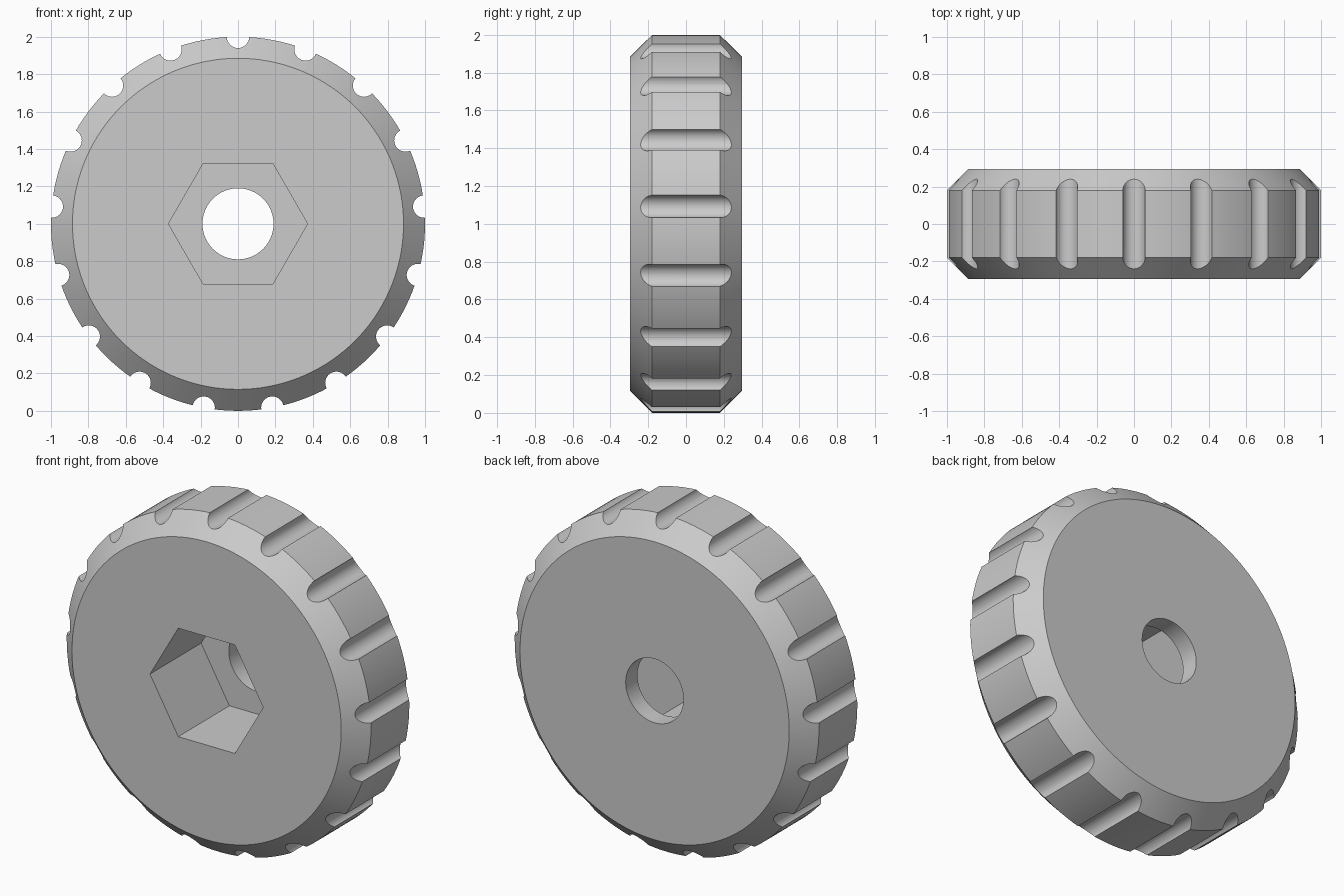
import bpy
import bmesh
from math import cos, sin, pi, radians
from mathutils import Matrix, Vector

if "Cube" in bpy.data.objects:
    bpy.data.objects.remove(bpy.data.objects["Cube"])

RADIUS, HALF, RIM = 1.0, 0.295, 0.18
FACE_RADIUS = 0.885
GROOVES, GROOVE_RADIUS = 17, 0.06
BORE_RADIUS, HEX_RADIUS, POCKET_DEPTH = 0.19, 0.372, 0.48
CENTRE = Vector((0, 0, 1))

grey = bpy.data.materials.new("plain grey")
grey.use_nodes = True
colour = (0.6, 0.6, 0.6, 1)
grey.diffuse_color = colour
grey.node_tree.nodes["Principled BSDF"].inputs["Base Color"].default_value = colour


def make_object(name, bm):
    bmesh.ops.recalc_face_normals(bm, faces=bm.faces)
    mesh = bpy.data.meshes.new(name)
    bm.to_mesh(mesh)
    bm.free()
    mesh.materials.append(grey)
    obj = bpy.data.objects.new(name, mesh)
    bpy.context.collection.objects.link(obj)
    return obj


def add_prism(bm, radius, y0, y1, sides, centre):
    """Closed prism along y, first corner pointing to +x."""
    ends = [[bm.verts.new(centre + Vector((radius * cos(2 * pi * i / sides), y,
                                           radius * sin(2 * pi * i / sides))))
             for i in range(sides)] for y in (y0, y1)]
    for ring in ends:
        bm.faces.new(ring)
    for i in range(sides):
        j = (i + 1) % sides
        bm.faces.new((ends[0][i], ends[0][j], ends[1][j], ends[1][i]))


# Chamfered disc, spun from a half profile
bm = bmesh.new()
profile = [(0, -HALF), (FACE_RADIUS, -HALF), (RADIUS, -RIM),
           (RADIUS, RIM), (FACE_RADIUS, HALF), (0, HALF)]
verts = [bm.verts.new((r, y, 1)) for r, y in profile]
edges = [bm.edges.new(pair) for pair in zip(verts, verts[1:])]
bmesh.ops.spin(bm, geom=verts + edges, cent=CENTRE, axis=(0, 1, 0),
               angle=2 * pi, steps=136, use_merge=True)
bmesh.ops.remove_doubles(bm, verts=bm.verts, dist=1e-5)
# Flatten each face fan into one polygon
bmesh.ops.dissolve_verts(bm, verts=[v for v in bm.verts
                                    if (v.co - CENTRE).xz.length < 1e-4])
knob = make_object("knob_wheel", bm)

# Grip grooves around the rim
bm = bmesh.new()
for k in range(GROOVES):
    a = pi / 2 + 2 * pi * k / GROOVES
    add_prism(bm, GROOVE_RADIUS, -0.5, 0.5, 32,
              CENTRE + Vector((cos(a), 0, sin(a))) * RADIUS)
groove_cutter = make_object("groove_cutter", bm)

# Through bore
bm = bmesh.new()
add_prism(bm, BORE_RADIUS, -0.6, 0.6, 64, CENTRE)
bore_cutter = make_object("bore_cutter", bm)

# Hexagonal nut pocket in the front
bm = bmesh.new()
add_prism(bm, HEX_RADIUS, -0.6, -HALF + POCKET_DEPTH, 6, CENTRE)
pocket_cutter = make_object("nut_pocket_cutter", bm)

for cutter in (groove_cutter, pocket_cutter, bore_cutter):
    mod = knob.modifiers.new(cutter.name, "BOOLEAN")
    mod.operation = "DIFFERENCE"
    mod.solver = "EXACT"
    mod.object = cutter

# Bake the cuts, then remove the cutters
bpy.context.view_layer.objects.active = knob
knob.select_set(True)
for mod in list(knob.modifiers):
    bpy.ops.object.modifier_apply(modifier=mod.name)
for cutter in (groove_cutter, pocket_cutter, bore_cutter):
    bpy.data.objects.remove(cutter)

bpy.ops.object.select_all(action="DESELECT")
knob.select_set(True)
bpy.ops.object.shade_smooth_by_angle(angle=radians(25))
